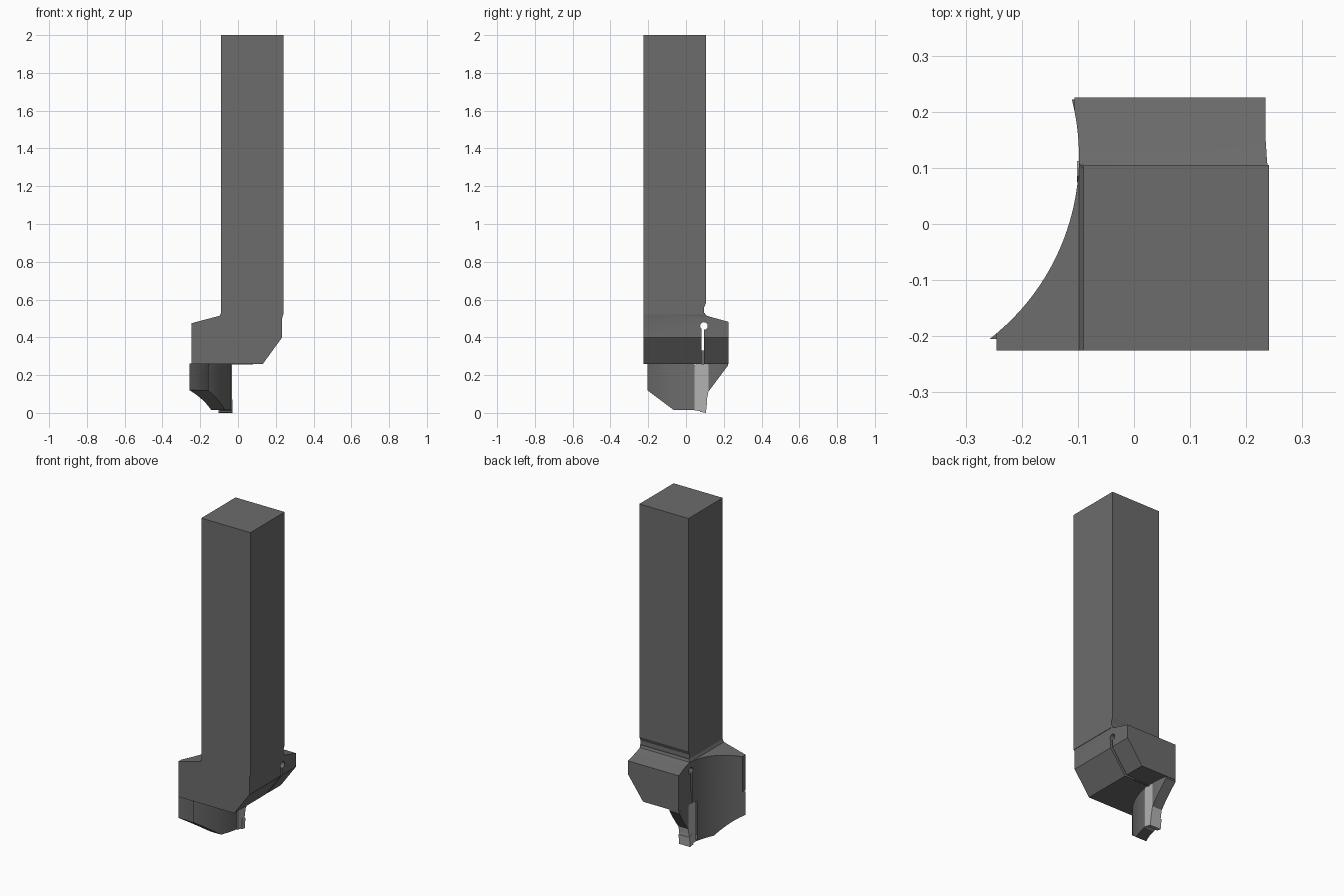
import bpy, bmesh, math

if "Cube" in bpy.data.objects:
    bpy.data.objects.remove(bpy.data.objects["Cube"])

def material(name, v):
    m = bpy.data.materials.new(name)
    m.diffuse_color = (v, v, v, 1)
    m.use_nodes = True
    m.node_tree.nodes["Principled BSDF"].inputs["Base Color"].default_value = m.diffuse_color
    return m

STEEL = material("dark_steel", 0.15)
CARBIDE = material("pale_carbide", 0.45)

def prism(name, pts, axis, lo, hi, mat=STEEL):
    """Extrude a 2D profile along an axis between lo and hi."""
    place = {'x': lambda u, v, t: (t, u, v),
             'y': lambda u, v, t: (u, t, v),
             'z': lambda u, v, t: (u, v, t)}[axis]
    bm = bmesh.new()
    a = [bm.verts.new(place(u, v, lo)) for u, v in pts]
    b = [bm.verts.new(place(u, v, hi)) for u, v in pts]
    bm.faces.new(a)
    bm.faces.new(b)
    for i in range(len(pts)):
        j = (i + 1) % len(pts)
        bm.faces.new((a[i], a[j], b[j], b[i]))
    bmesh.ops.recalc_face_normals(bm, faces=bm.faces)
    me = bpy.data.meshes.new(name)
    bm.to_mesh(me)
    bm.free()
    ob = bpy.data.objects.new(name, me)
    bpy.context.collection.objects.link(ob)
    me.materials.append(mat)
    return ob

def activate(ob):
    bpy.ops.object.select_all(action='DESELECT')
    ob.select_set(True)
    bpy.context.view_layer.objects.active = ob

def combine(ob, tool, op):
    """Apply a boolean and discard the tool object."""
    m = ob.modifiers.new("cut", 'BOOLEAN')
    m.operation, m.solver, m.object = op, 'EXACT', tool
    activate(ob)
    bpy.ops.object.modifier_apply(modifier=m.name)
    bpy.data.objects.remove(tool)

def smooth(ob):
    activate(ob)
    bpy.ops.object.shade_smooth_by_angle(angle=math.radians(25))

# Concentric arcs that shape the hollow side and the curved blade
CX, CY, R_IN, R_OUT = -0.509, 0.12, 0.411, 0.477

def arc(r, y0, y1, n=28):
    ys = [y0 + (y1 - y0) * i / n for i in range(n + 1)]
    return [(CX + math.sqrt(r * r - (y - CY) ** 2), y) for y in ys]

# Square shank with a small relief groove at the back
shank = prism("shank", [(-0.225, 0.52), (0.095, 0.52), (0.094, 0.555), (0.105, 0.58),
                        (0.105, 2.0), (-0.225, 2.0)], 'x', -0.09, 0.241)

# Head: front, side and top profiles intersected
head = prism("head", [(-0.245, 0.26), (0.132, 0.26), (0.234, 0.40), (0.234, 0.50),
                      (0.241, 0.53), (-0.09, 0.53), (-0.098, 0.514), (-0.245, 0.475)],
             'y', -0.225, 0.225)
combine(head, prism("side_tool", [(-0.3, 0.2), (0.225, 0.2), (0.225, 0.482), (0.12, 0.511),
                                  (0.105, 0.516), (0.095, 0.54), (-0.3, 0.54)],
                    'x', -0.4, 0.4), 'INTERSECT')
combine(head, prism("top_tool", [(0.4, -0.3), (-0.245, -0.3)] + arc(R_IN, -0.195, 0.2)
                    + [(-0.108, 0.3), (0.4, 0.3)], 'z', 0.1, 0.7), 'INTERSECT')

# Clamping slot ending in a round hole
keyhole = [(0.095 + 0.02 * math.sin(t), 0.46 - 0.02 * math.cos(t))
           for t in [math.radians(-5 + 335 * i / 24 - 0) for i in range(25)]]
combine(head, prism("slot_tool", [(0.081, 0.2), (0.095, 0.2), (0.095, 0.45), (0.081, 0.45)],
                    'x', -0.4, 0.4), 'DIFFERENCE')
hole = [(0.095 + 0.02 * math.cos(i * math.pi / 12), 0.46 + 0.02 * math.sin(i * math.pi / 12))
        for i in range(24)]
combine(head, prism("hole_tool", hole, 'x', -0.4, 0.4), 'DIFFERENCE')
smooth(head)

# Curved support blade in front of the insert and lower jaw behind it
def band(name, profile, y0, y1):
    outline = arc(R_IN, y0, y1) + arc(R_OUT, y1, y0)
    ob = prism(name, outline, 'z', -0.05, 0.262)
    combine(ob, prism("band_tool", profile, 'x', -0.5, 0.3), 'INTERSECT')
    smooth(ob)

band("support_blade", [(-0.3, 0.3), (-0.205, 0.3), (-0.205, 0.12), (-0.065, 0.015),
                       (0.045, 0.015), (0.045, 0.3)], -0.205, 0.045)
band("back_jaw", [(0.115, 0.3), (0.115, 0.11), (0.123, 0.118), (0.222, 0.25), (0.222, 0.3)],
     0.115, 0.222)

# Cutting insert, its slightly wider tip and the shim in the slot
prism("insert", [(0.045, 0.012), (0.045, 0.245), (0.055, 0.26), (0.11, 0.26), (0.12, 0.25),
                 (0.12, 0.12), (0.112, 0.08), (0.108, 0.05), (0.09, 0.01)],
      'x', -0.098, -0.032, CARBIDE)
prism("insert_tip", [(0.075, 0.006), (0.105, 0.0), (0.112, 0.06), (0.085, 0.07)],
      'x', -0.102, -0.028, CARBIDE)
prism("slot_shim", [(0.081, 0.255), (0.095, 0.255), (0.095, 0.33), (0.081, 0.33)],
      'x', -0.097, 0.08)
